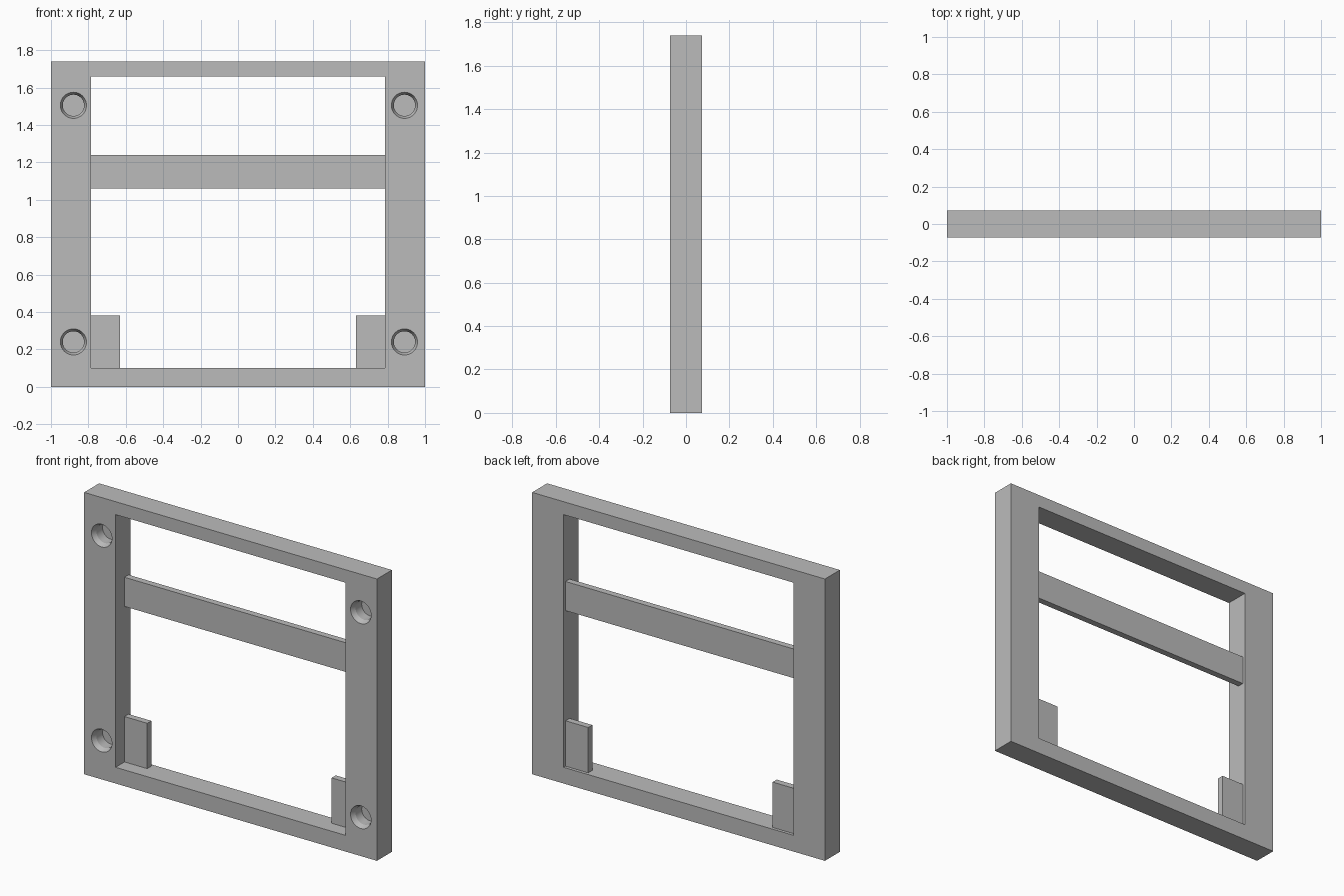
import bpy
import bmesh
from math import pi
from mathutils import Matrix, Vector

default = bpy.data.objects.get("Cube")
if default:
    bpy.data.objects.remove(default, do_unlink=True)

HALF_DEPTH = 0.073
HEIGHT = 1.74
OPENING = 0.785          # half width of the opening
SILL, LINTEL = 0.10, 1.66
INSET = (0.014, 0.054)   # depth range of the crossbar and tabs

grey = bpy.data.materials.new("plain_grey")
grey.use_nodes = True
colour = (0.5, 0.5, 0.5, 1)
grey.diffuse_color = colour
grey.node_tree.nodes["Principled BSDF"].inputs["Base Color"].default_value = colour


def finish(name, bm):
    mesh = bpy.data.meshes.new(name)
    bmesh.ops.recalc_face_normals(bm, faces=bm.faces)
    bm.to_mesh(mesh)
    bm.free()
    mesh.materials.append(grey)
    obj = bpy.data.objects.new(name, mesh)
    bpy.context.collection.objects.link(obj)
    return obj


def box(name, xs, ys, zs):
    low, high = Vector((xs[0], ys[0], zs[0])), Vector((xs[1], ys[1], zs[1]))
    bm = bmesh.new()
    place = Matrix.Translation((low + high) / 2) @ Matrix.Diagonal((*(high - low), 1))
    bmesh.ops.create_cube(bm, size=1, matrix=place)
    return finish(name, bm)


def hole_cutter(x, z):
    """Tapered mouth leading into a straight blind bore."""
    mouth, bore, taper, depth = 0.07, 0.057, 0.03, 0.06
    bm = bmesh.new()
    place = Matrix.Translation((x, -HALF_DEPTH + taper / 2, z)) @ Matrix.Rotation(-pi / 2, 4, "X")
    bmesh.ops.create_cone(bm, cap_ends=True, segments=40, radius1=mouth,
                          radius2=bore, depth=taper, matrix=place)
    caps = sorted((f for f in bm.faces if len(f.verts) > 4),
                  key=lambda f: f.calc_center_median().y)
    for cap, shift in ((caps[0], -0.02), (caps[1], depth)):
        new = bmesh.ops.extrude_discrete_faces(bm, faces=[cap])["faces"][0]
        bmesh.ops.translate(bm, verts=new.verts, vec=(0, shift, 0))
    return finish("hole_cutter", bm)


def cut(target, cutter):
    mod = target.modifiers.new("cut", "BOOLEAN")
    mod.operation = "DIFFERENCE"
    mod.solver = "EXACT"
    mod.object = cutter
    cutter.hide_render = True
    bpy.context.view_layer.objects.active = target
    bpy.ops.object.modifier_apply(modifier=mod.name)
    bpy.data.objects.remove(cutter, do_unlink=True)


# Outer frame with its window and four blind screw holes
frame = box("frame", (-1, 1), (-HALF_DEPTH, HALF_DEPTH), (0, HEIGHT))
cut(frame, box("opening_cutter", (-OPENING, OPENING), (-1, 1), (SILL, LINTEL)))
for x in (-0.88, 0.89):
    for z in (0.24, 1.505):
        cut(frame, hole_cutter(x, z))

# Thin crossbar spanning the opening
box("crossbar", (-OPENING, OPENING), INSET, (1.06, 1.24))

# Tabs in the lower corners
box("left_tab", (0.63, OPENING), INSET, (SILL, 0.38))
box("right_tab", (-OPENING, -0.63), INSET, (SILL, 0.38))

# Smooth bores, crisp edges
bpy.ops.object.select_all(action="DESELECT")
frame.select_set(True)
bpy.context.view_layer.objects.active = frame
bpy.ops.object.shade_smooth_by_angle(angle=pi / 9)
